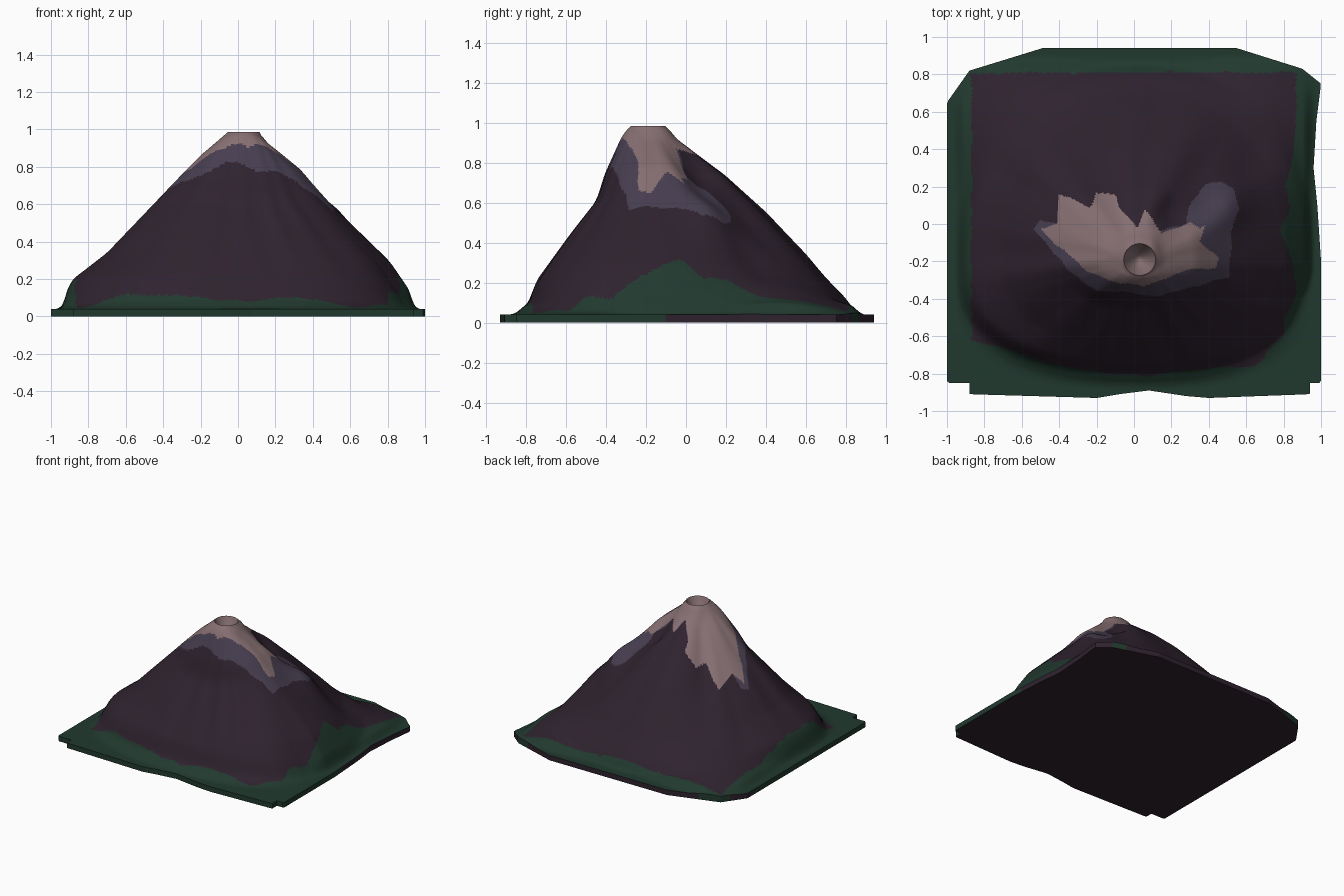
import bpy, bmesh, math
from mathutils import Vector, noise

if "Cube" in bpy.data.objects:
    bpy.data.objects.remove(bpy.data.objects["Cube"])

CX, CY = 0.03, -0.19          # summit axis
RIM, TOP, EDGE = 0.085, 0.985, 0.04
SEGS, RINGS = 480, 105


def material(name, rgb):
    lin = [((c / 255 + 0.055) / 1.055) ** 2.4 for c in rgb]
    m = bpy.data.materials.new(name)
    m.diffuse_color = (*lin, 1)
    m.use_nodes = True
    m.node_tree.nodes["Principled BSDF"].inputs["Base Color"].default_value = m.diffuse_color
    return m


# Plan outlines of the base and of the colour zones
BASE = [(-1, .65), (-.88, .82), (-.49, .94), (.55, .94), (.9, .83), (1, .75), (.975, .55),
        (.96, .3), (.98, .1), (1, -.2), (1, -.85), (.94, -.85), (.94, -.91), (.4, -.93),
        (.28, -.92), (.08, -.89), (-.08, -.91), (-.2, -.93), (-.88, -.91), (-.88, -.85), (-1, -.85)]
ROCK = [(-.87, -.62), (-.7, -.66), (-.6, -.7), (-.45, -.75), (-.2, -.79), (.05, -.81), (.4, -.77),
        (.65, -.76), (.72, -.68), (.8, -.6), (.81, -.5), (.87, -.36), (.85, -.2), (.78, -.04),
        (.83, .08), (.81, .2), (.86, .4), (.87, .81), (-.87, .81)]
ASH = [(-.54, -.03), (-.5, .02), (-.41, 0), (-.2, .05), (.1, -.05), (.28, .0), (.29, .08), (.35, .18),
       (.4, .22), (.46, .23), (.53, .19), (.56, .08), (.52, -.05), (.51, -.28), (.35, -.33), (.1, -.39),
       (-.05, -.36), (-.2, -.36), (-.35, -.25), (-.45, -.12)]
CAP = [(-.5, -.03), (-.41, 0), (-.4, .16), (-.23, .09), (-.2, .17), (-.1, .16), (-.08, .09),
       (.02, -.02), (.06, .08), (.15, -.05), (.22, -.03), (.3, .01), (.35, -.02), (.38, 0),
       (.35, -.09), (.45, -.18), (.44, -.24), (.3, -.24), (.2, -.28), (.05, -.33), (-.1, -.31),
       (-.25, -.25), (-.4, -.12)]

# Slope profiles: (normalised distance, height) for each direction
EAST = [(.09, .985), (.14, .925), (.33, .79), (.52, .59), (.85, .29), (.97, .13), (1.01, .06), (1.05, EDGE)]
WEST = [(.09, .985), (.24, .86), (.45, .65), (.77, .33), (.96, .2), (.98, .17), (1.03, .06), (1.08, EDGE)]
NORTH = [(.09, .985), (.14, .92), (.38, .74), (.58, .55), (.77, .34), (.87, .22), (.97, .12),
         (1.02, .05), (1.08, EDGE)]
SOUTH = [(.14, .985), (.17, .97), (.22, .93), (.28, .85), (.37, .73), (.4, .66), (.44, .6), (.65, .44),
         (.925, .215), (1, .1), (1.1, .05), (1.15, EDGE)]
# Flared back corners
CORNER = [(.1, .985), (.16, .9), (.38, .68), (.57, .5), (.89, .24), (1.13, .13), (1.34, .055), (1.42, EDGE)]
# Local spurs and hollows: x, y, radius, height
BUMPS = [(.5, .14, .13, .08), (.2, .06, .08, -.04)]


def inside(x, y, poly):
    hit = False
    for (x1, y1), (x2, y2) in zip(poly, poly[1:] + poly[:1]):
        if (y1 > y) != (y2 > y) and x < x1 + (y - y1) * (x2 - x1) / (y2 - y1):
            hit = not hit
    return hit


def lookup(t, tab):
    if t <= tab[0][0]:
        return tab[0][1]
    for (a, za), (b, zb) in zip(tab, tab[1:]):
        if t <= b:
            return za + (zb - za) * (t - a) / (b - a)
    return tab[-1][1]


def soft(t, tab):
    return sum(lookup(t + d, tab) for d in (-.02, -.01, 0, .01, .02)) / 5


def step(v):
    v = max(0, min(1, v))
    return v * v * (3 - 2 * v)


def height(x, y):
    dx, dy = x - CX, y - CY
    r = math.hypot(dx, dy)
    if r <= RIM + 1e-6:                       # crater bowl
        return TOP - 0.12 * (1 - (r / RIM) ** 1.6)
    # the foot draws in on the front right
    east = .92 - .055 * max(0, min(1, (-dy - .04) / .16)) * min(1, r)
    u = abs(dx) / (east if dx > 0 else .95)
    v = abs(dy) / (1.02 if dy > 0 else .6)
    base = math.hypot(u, v)
    p = 2 + min(1, base) * (.3 if dy > 0 else .55)
    t = (u ** p + v ** p) ** (1 / p)
    w = u * u / (u * u + v * v)
    z = w * soft(t, EAST if dx > 0 else WEST) + (1 - w) * soft(t, NORTH if dy > 0 else SOUTH)
    if dy > 0:
        k = (4 * w * (1 - w)) ** 2
        z += k * (soft(base, CORNER) - z)
    for bx, by, br, bh in BUMPS:
        z += bh * math.exp(-((x - bx) ** 2 + (y - by) ** 2) / br ** 2)
    # shallow radial gullies
    win = max(0, min(1, (t - .15) * 4)) * max(0, min(1, (1.03 - t) * 4))
    z += .022 * win * noise.noise(Vector((dx / r * 4, dy / r * 4, r * 1.5)))
    # level out towards the edge of the base
    z = EDGE + (z - EDGE) * step((.975 - abs(x)) / .07) * step((.9 - y) / .08)
    return max(EDGE, min(TOP, z))


def reach(ca, sa):
    best = 0
    for (x1, y1), (x2, y2) in zip(BASE, BASE[1:] + BASE[:1]):
        ex, ey, ox, oy = x2 - x1, y2 - y1, x1 - CX, y1 - CY
        den = ca * ey - sa * ex
        if abs(den) < 1e-9:
            continue
        r, s = (ox * ey - oy * ex) / den, (ox * sa - oy * ca) / den
        if r > 0 and -1e-6 <= s <= 1 + 1e-6:
            best = max(best, r)
    return best


# Mountain surface as rings around the summit, closed by a flat base
bm = bmesh.new()
bowl = [.02, .042, .06, .075, RIM]
rings = [[] for _ in range(len(bowl) + RINGS + 1)]
for i in range(SEGS):
    a = 2 * math.pi * i / SEGS
    ca, sa = math.cos(a), math.sin(a)
    R = reach(ca, sa)
    radii = bowl + [RIM + (R - RIM) * k / RINGS for k in range(1, RINGS + 1)]
    for k, r in enumerate(radii):
        x, y = CX + r * ca, CY + r * sa
        rings[k].append(bm.verts.new((x, y, height(x, y))))
    rings[-1].append(bm.verts.new((CX + R * ca, CY + R * sa, 0)))

peak = bm.verts.new((CX, CY, height(CX, CY)))
under = bm.verts.new((CX, CY, 0))
for i in range(SEGS):
    j = (i + 1) % SEGS
    bm.faces.new((peak, rings[0][i], rings[0][j]))
    f = bm.faces.new((under, rings[-1][j], rings[-1][i]))
    f.material_index = 1
    for a, b in zip(rings, rings[1:]):
        bm.faces.new((a[i], b[i], b[j], a[j]))

# Colour zones by plan position
for f in bm.faces:
    c = f.calc_center_median()
    if c.z < 1e-4:
        continue
    n = noise.noise_vector(c * 10) * .01
    x, y = c.x + n.x, c.y + n.y
    if c.z < EDGE * .6:                       # rim of the base: rock at the back
        f.material_index = 1 if c.y > -.1 and (c.y > .6 or c.x > .9) else 0
    elif inside(x, y, CAP):
        f.material_index = 3
    elif inside(x, y, ASH):
        f.material_index = 2
    elif inside(x, y, ROCK):
        f.material_index = 1
    else:
        f.material_index = 0

me = bpy.data.meshes.new("volcano")
bm.to_mesh(me)
bm.free()
for m in (material("forest green", (33, 57, 46)), material("dark purple rock", (46, 34, 46)),
          material("grey violet ash", (71, 62, 80)), material("dusty pink cap", (134, 111, 114))):
    me.materials.append(m)
ob = bpy.data.objects.new("volcano", me)
bpy.context.collection.objects.link(ob)
bpy.context.view_layer.objects.active = ob
ob.select_set(True)
bpy.ops.object.shade_smooth_by_angle(angle=math.radians(40))
